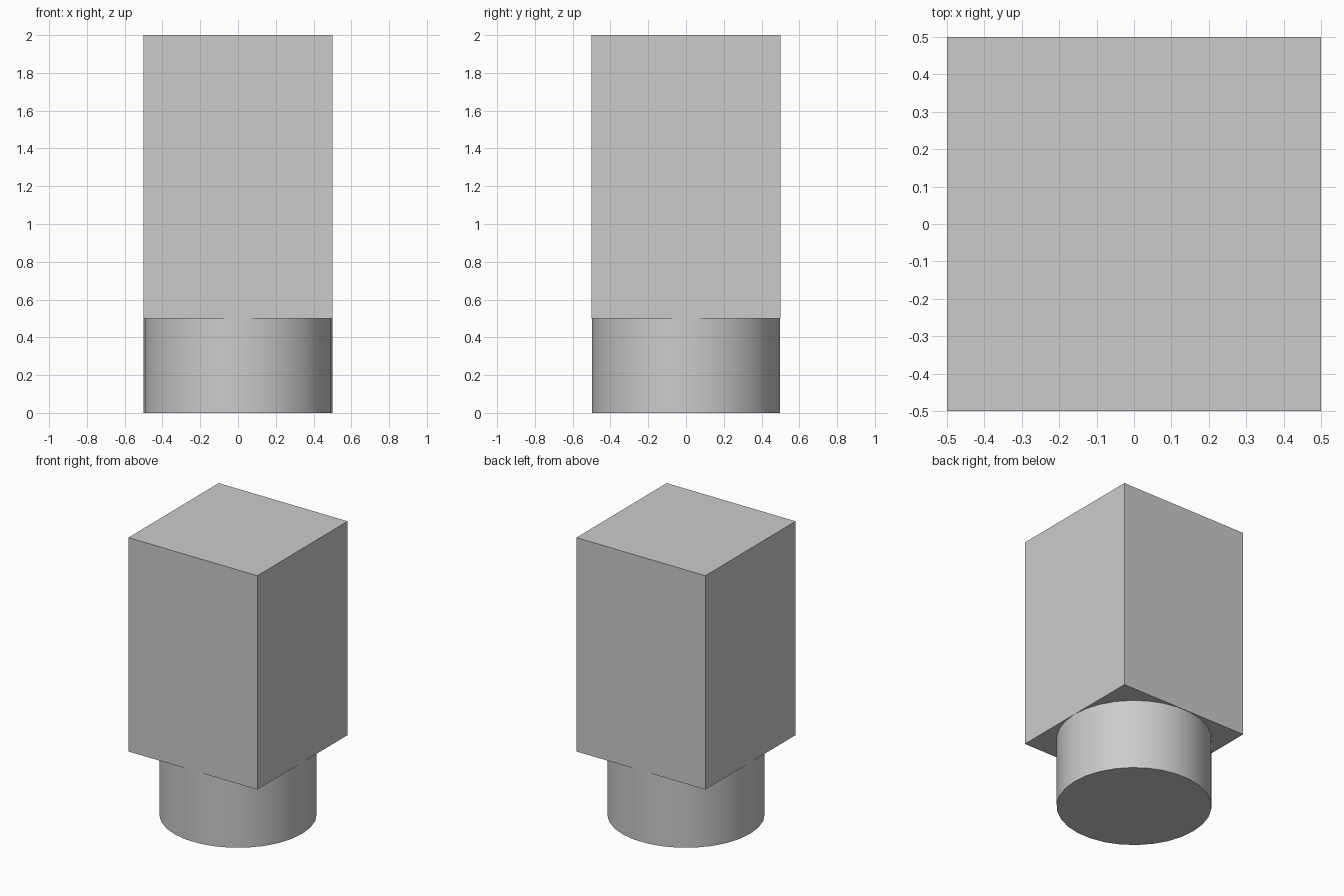
import bpy
import math

default = bpy.data.objects.get("Cube")
if default:
    bpy.data.objects.remove(default, do_unlink=True)

# Single plain grey
grey = bpy.data.materials.new("plain_grey")
grey.use_nodes = True
colour = (0.6, 0.6, 0.6, 1)
grey.diffuse_color = colour
grey.node_tree.nodes["Principled BSDF"].inputs["Base Color"].default_value = colour

# Round base with a vertex on the x axis
bpy.ops.mesh.primitive_cylinder_add(vertices=30, radius=0.5, depth=0.5,
                                    location=(0, 0, 0.25),
                                    rotation=(0, 0, math.pi / 2))
base = bpy.context.object
base.name = "round_base"
base.data.materials.append(grey)
bpy.ops.object.shade_smooth_by_angle(angle=math.radians(30))

# Square block standing on the base
bpy.ops.mesh.primitive_cube_add(size=1, location=(0, 0, 1.25))
block = bpy.context.object
block.name = "square_block"
block.scale = (1, 1, 1.5)
block.data.materials.append(grey)
